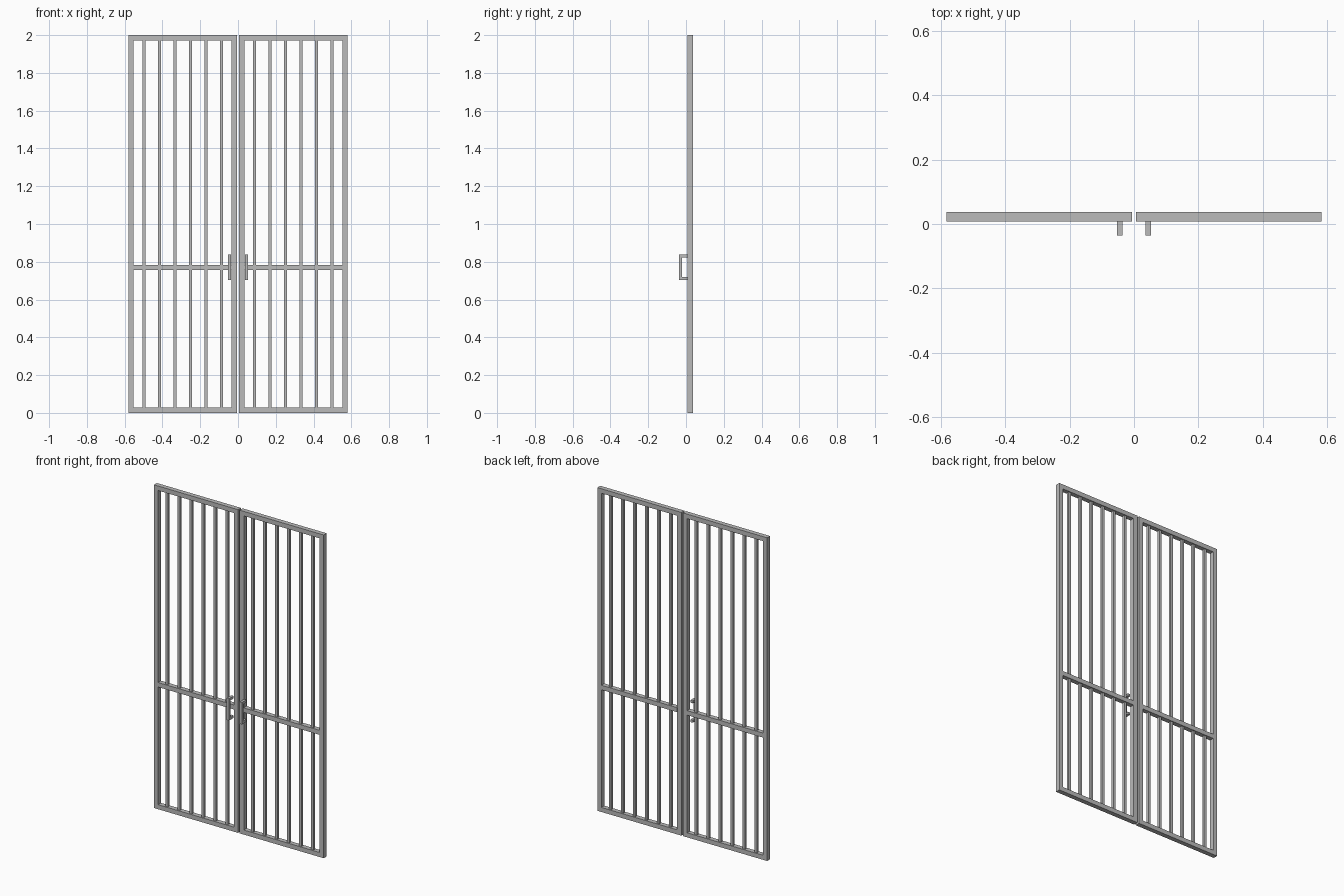
import bpy

if "Cube" in bpy.data.objects:
    bpy.data.objects.remove(bpy.data.objects["Cube"])

steel = bpy.data.materials.new("grey_steel")
steel.diffuse_color = (0.5, 0.5, 0.5, 1)
steel.use_nodes = True
steel.node_tree.nodes["Principled BSDF"].inputs["Base Color"].default_value = steel.diffuse_color

INNER, OUTER = 0.006, 0.581      # leaf extents from the centre line
FRONT, BACK = 0.008, 0.037       # leaf depth
FRAME, BAR, HANDLE = 0.028, 0.016, 0.016
HEIGHT, MID_Z = 2.0, 0.77


def box(name, x, y, z):
    """Axis-aligned box from (min, max) pairs."""
    bpy.ops.mesh.primitive_cube_add(size=1)
    ob = bpy.context.object
    ob.name = name
    ob.location = [(a + b) / 2 for a, b in (x, y, z)]
    ob.scale = [b - a for a, b in (x, y, z)]
    bpy.ops.object.transform_apply(location=True, rotation=False, scale=True)
    ob.data.materials.append(steel)


def span(side, a, b):
    return tuple(sorted((side * a, side * b)))


for side, label in ((-1, "left"), (1, "right")):
    depth = (FRONT, BACK)
    # outer frame
    box(label + "_hinge_stile", span(side, OUTER - FRAME, OUTER), depth, (0, HEIGHT))
    box(label + "_meeting_stile", span(side, INNER, INNER + FRAME), depth, (0, HEIGHT))
    # horizontal rails between the stiles
    rail_x = span(side, INNER + FRAME, OUTER - FRAME)
    for name, z in (("bottom", FRAME / 2), ("middle", MID_Z), ("top", HEIGHT - FRAME / 2)):
        box(f"{label}_{name}_rail", rail_x, depth, (z - FRAME / 2, z + FRAME / 2))
    # vertical bars, above and below the middle rail
    mid_y = (FRONT + BACK) / 2
    for i in range(1, 7):
        x = INNER + (OUTER - INNER) * i / 7
        bx = span(side, x - BAR / 2, x + BAR / 2)
        by = (mid_y - BAR / 2, mid_y + BAR / 2)
        box(f"{label}_lower_bar_{i}", bx, by, (FRAME, MID_Z - FRAME / 2))
        box(f"{label}_upper_bar_{i}", bx, by, (MID_Z + FRAME / 2, HEIGHT - FRAME))
    # pull handle: grip and two arms
    hx = span(side, 0.036, 0.036 + HANDLE)
    z0, z1, y0 = 0.703, 0.839, -0.036
    box(label + "_handle_grip", hx, (y0, y0 + HANDLE), (z0, z1))
    box(label + "_handle_lower_arm", hx, (y0 + HANDLE, FRONT), (z0, z0 + HANDLE))
    box(label + "_handle_upper_arm", hx, (y0 + HANDLE, FRONT), (z1 - HANDLE, z1))
